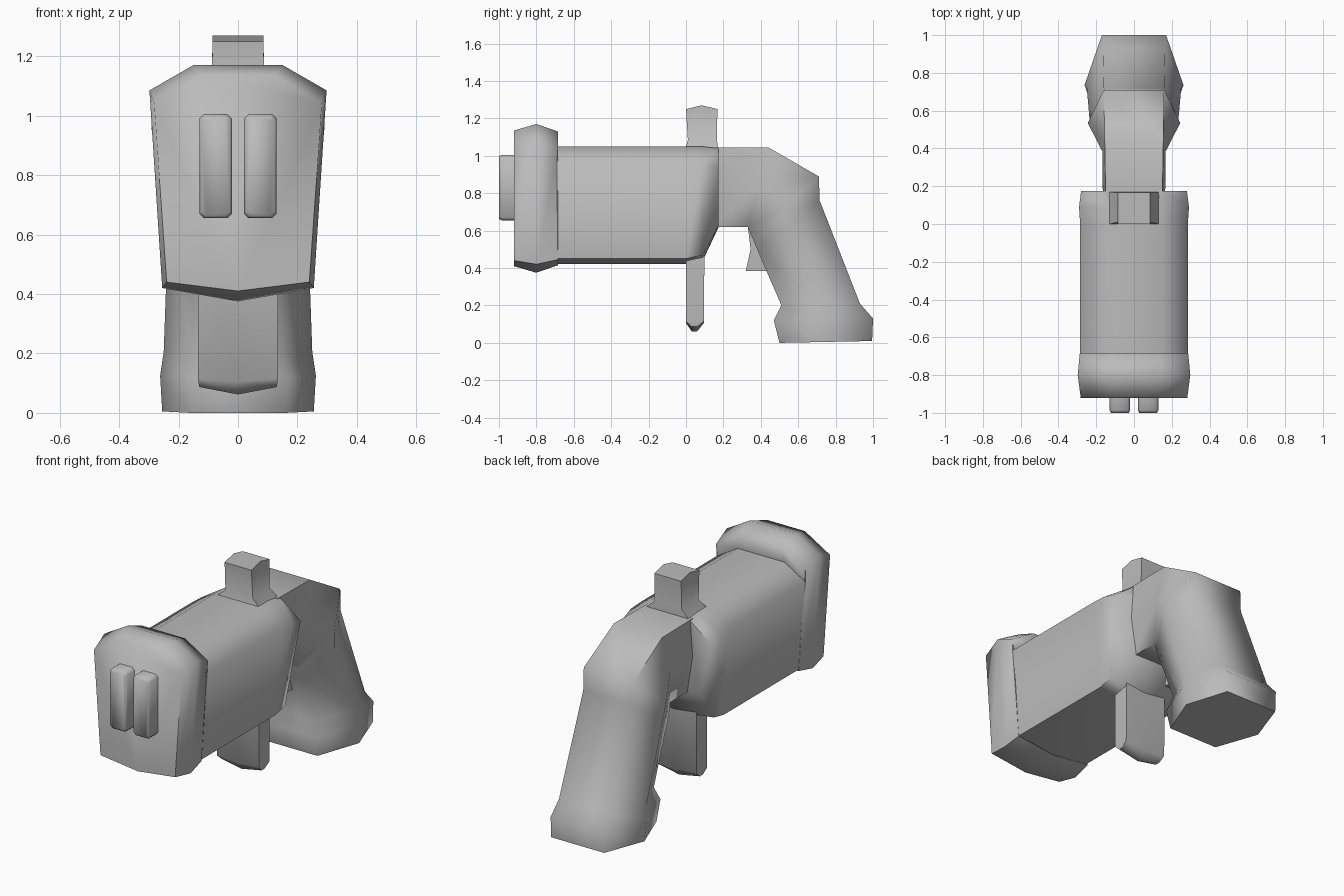
import bpy, math

if "Cube" in bpy.data.objects:
    bpy.data.objects.remove(bpy.data.objects["Cube"])

grey = bpy.data.materials.new("plain grey")
grey.diffuse_color = (0.5, 0.5, 0.5, 1)
grey.use_nodes = True
grey.node_tree.nodes["Principled BSDF"].inputs["Base Color"].default_value = grey.diffuse_color


def loft(name, rings, angle=75):
    """Skin a closed solid through rings of equal point count."""
    n = len(rings[0])
    verts = [p for r in rings for p in r]
    faces = [tuple(range(n))[::-1], tuple(range(len(verts) - n, len(verts)))]
    for i in range(len(rings) - 1):
        for j in range(n):
            k = (j + 1) % n
            faces.append((i * n + j, i * n + k, (i + 1) * n + k, (i + 1) * n + j))
    me = bpy.data.meshes.new(name)
    me.from_pydata(verts, [], faces)
    me.materials.append(grey)
    ob = bpy.data.objects.new(name, me)
    bpy.context.collection.objects.link(ob)
    bpy.context.view_layer.objects.active = ob
    bpy.ops.object.select_all(action='DESELECT')
    ob.select_set(True)
    bpy.ops.object.mode_set(mode='EDIT')
    bpy.ops.mesh.select_all(action='SELECT')
    bpy.ops.mesh.normals_make_consistent(inside=False)
    bpy.ops.object.mode_set(mode='OBJECT')
    bpy.ops.object.shade_smooth_by_angle(angle=math.radians(angle))
    return ob


def body_ring(y, keel, wl, zl, ws, zs, wt, zt):
    """Keeled seven-sided section: keel, lower corner, shoulder, roof edge."""
    half = [(wl, zl), (ws, zs), (wt, zt)]
    pts = [(0, keel)] + half + [(-x, z) for x, z in reversed(half)]
    return [(x, y, z) for x, z in pts]


def grip_ring(f, b, wf, wm, wb):
    """Six-sided section spanning from a front point to a back point."""
    m = ((f[0] + b[0]) / 2, (f[1] + b[1]) / 2)
    return [(-wf, *f), (wf, *f), (wm, *m), (wb, *b), (-wb, *b), (-wm, *m)]


def slab_ring(z, w, y0, y1, x=0.0, dz=0.0):
    """Rectangle with centre points on the long sides; dz lifts its outer edges."""
    ym = (y0 + y1) / 2
    return [(x - w, y0, z + dz), (x, y0, z), (x + w, y0, z + dz),
            (x + w, y1, z + dz), (x, y1, z), (x - w, y1, z + dz)]


# Body with the flared muzzle collar
loft("body", [
    body_ring(-0.92, 0.41, 0.24, 0.44, 0.282, 1.04, 0.12, 1.135),
    body_ring(-0.80, 0.375, 0.255, 0.42, 0.298, 1.085, 0.15, 1.17),
    body_ring(-0.685, 0.415, 0.245, 0.445, 0.287, 1.04, 0.14, 1.13),
    body_ring(-0.69, 0.422, 0.24, 0.45, 0.285, 0.97, 0.15, 1.05),
    body_ring(0.00, 0.422, 0.24, 0.45, 0.285, 0.97, 0.15, 1.05),
    body_ring(0.09, 0.44, 0.24, 0.47, 0.291, 0.96, 0.15, 1.05),
    body_ring(0.175, 0.62, 0.21, 0.63, 0.28, 0.94, 0.15, 1.04),
])

# Curved grip with a flared butt
loft("grip", [
    grip_ring((0.15, 0.62), (0.15, 1.045), 0.13, 0.165, 0.15),
    grip_ring((0.33, 0.62), (0.44, 1.045), 0.13, 0.168, 0.155),
    grip_ring((0.36, 0.55), (0.71, 0.89), 0.14, 0.245, 0.16),
    grip_ring((0.385, 0.49), (0.715, 0.76), 0.14, 0.235, 0.16),
    grip_ring((0.51, 0.20), (0.93, 0.21), 0.15, 0.25, 0.165),
    grip_ring((0.47, 0.12), (1.0, 0.13), 0.165, 0.262, 0.17),
    grip_ring((0.50, 0.00), (0.995, 0.01), 0.16, 0.255, 0.17),
])

# Flat lever hanging under the body
loft("lower_lever", [
    slab_ring(0.60, 0.135, 0.0, 0.10),
    slab_ring(0.105, 0.135, 0.0, 0.095, dz=0.01),
    slab_ring(0.062, 0.13, 0.03, 0.06, dz=0.025),
])

# Small trigger in front of the grip
loft("trigger", [
    slab_ring(0.63, 0.06, 0.33, 0.46),
    slab_ring(0.50, 0.055, 0.345, 0.46),
    slab_ring(0.385, 0.05, 0.32, 0.46),
])


# Sight knob on top, flaring into the body
def knob_ring(z0, zm, w, y0, y1):
    ym = (y0 + y1) / 2
    return [(-w, y0, z0), (w, y0, z0), (w, ym, zm), (w, y1, z0), (-w, y1, z0), (-w, ym, zm)]


loft("top_knob", [
    knob_ring(1.00, 1.00, 0.14, -0.01, 0.17),
    knob_ring(1.05, 1.05, 0.13, 0.0, 0.17),
    knob_ring(1.085, 1.085, 0.088, 0.01, 0.165),
    knob_ring(1.25, 1.27, 0.086, 0.0, 0.168),
])

# Pair of tall muzzle bars
for side, label in ((-1, "left"), (1, "right")):
    def bar_ring(y, i):
        x0, x1, z0, z1 = 0.02 + i, 0.13 - i, 0.655 + i, 1.005 - i
        c = 0.015
        pts = [(x0 + c, z0), (x1 - c, z0), (x1, z0 + c), (x1, z1 - c),
               (x1 - c, z1), (x0 + c, z1), (x0, z1 - c), (x0, z0 + c)]
        return [(side * x, y, z) for x, z in pts]
    loft("muzzle_bar_" + label, [bar_ring(-0.88, 0), bar_ring(-0.985, 0), bar_ring(-1.0, 0.008)])
